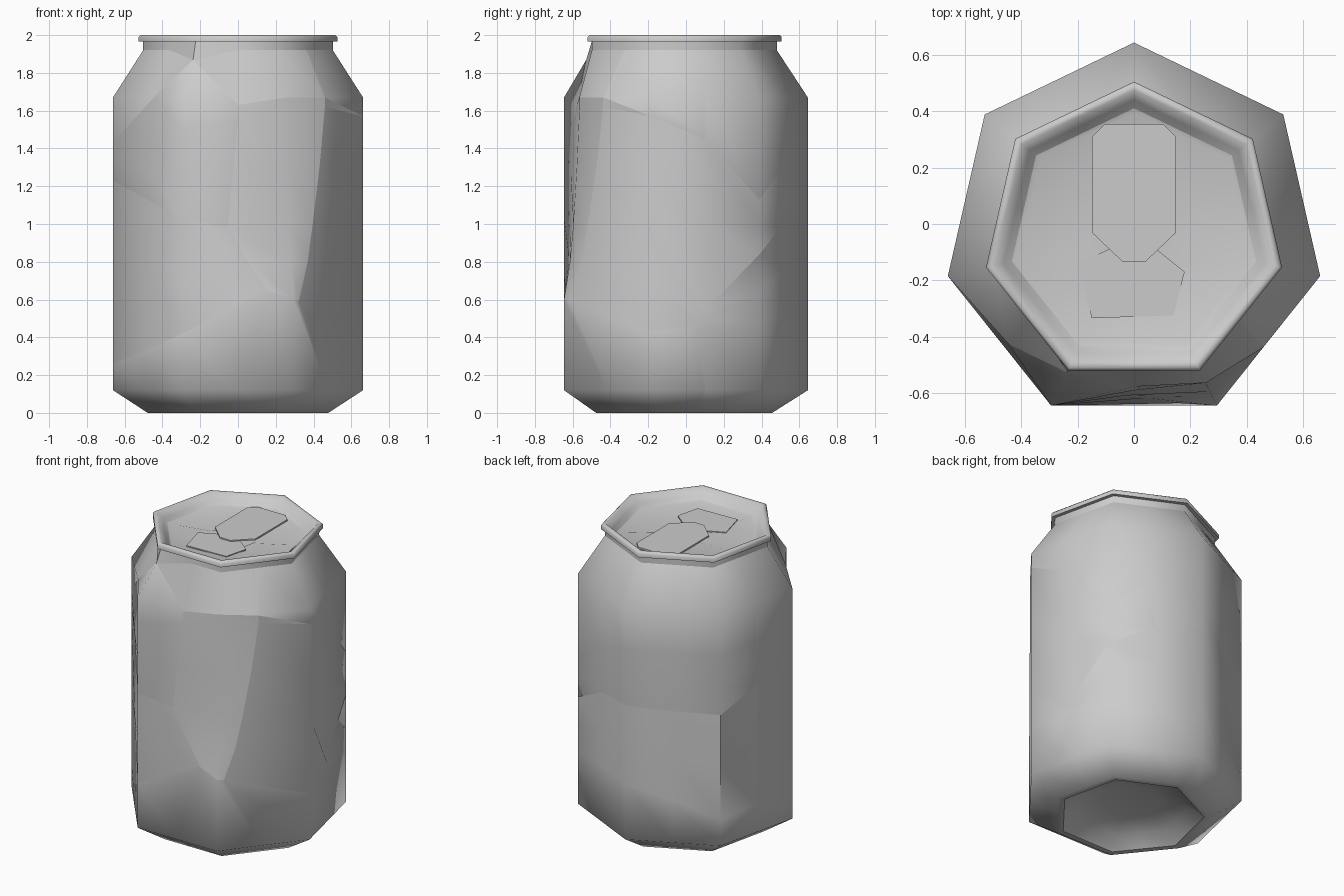
import bpy, bmesh, math

cube = bpy.data.objects.get("Cube")
if cube:
    bpy.data.objects.remove(cube, do_unlink=True)

SIDES = 7
COLS = SIDES * 2          # corners are even columns, mid-faces odd
CENTRE_Y = -0.034

metal = bpy.data.materials.new("grey_metal")
metal.use_nodes = True
metal.diffuse_color = (0.6, 0.6, 0.6, 1)
metal.node_tree.nodes["Principled BSDF"].inputs["Base Color"].default_value = (0.6, 0.6, 0.6, 1)


def corner(i, r):
    a = i * 2 * math.pi / SIDES
    return r * math.sin(a), CENTRE_Y + r * math.cos(a)


def point(k, r, z):
    """Point on the seven-sided outline; column 0 is the back corner, going to +x."""
    i, t = int(k // 2), (k % 2) / 2
    (ax, ay), (bx, by) = corner(i, r), corner(i + 1, r)
    return (ax + (bx - ax) * t, ay + (by - ay) * t, z)


def finish(bm, name, smooth=True):
    bmesh.ops.recalc_face_normals(bm, faces=bm.faces)
    for f in bm.faces:
        f.smooth = smooth
    mesh = bpy.data.meshes.new(name)
    bm.to_mesh(mesh)
    bm.free()
    mesh.materials.append(metal)
    obj = bpy.data.objects.new(name, mesh)
    bpy.context.collection.objects.link(obj)
    return obj


def loft(bm, rings):
    for low, high in zip(rings, rings[1:]):
        for k in range(COLS):
            n = (k + 1) % COLS
            bm.faces.new((low[k], low[n], high[n], high[k]))


def lathe(bm, profile):
    rings = [[bm.verts.new(point(k, r, z)) for k in range(COLS)] for r, z in profile]
    loft(bm, rings)
    return rings


def sharpen(bm, a, b):
    edge = bm.edges.get((a, b))
    if edge:
        edge.smooth = False


# Crumpled body: heights of the three creases at each column
R = 0.679
low_crease = [.5, .5, .46, .46, .43, .59, .6, .65, .42, .34, .26, .3, .3, .4]
mid_crease = [1.02, .99, .84, .54, .95, 1.0, 1.0, .98, 1.03, 1.12, 1.23, 1.1, 1.0, 1.0]
top_crease = [1.4, 1.3, 1.13, 1.45, 1.57, 1.62, 1.6, 1.55, 1.5, 1.45, 1.43, 1.4, 1.4, 1.4]


def crease(bm, heights, dents, slide):
    """Ring with its own height, inward dent and sideways slide for each column."""
    return [bm.verts.new(point(slide.get(k, k), R - dents.get(k, 0), z))
            for k, z in enumerate(heights)]


def midway(a, b):
    return [(p + q) / 2 for p, q in zip(a, b)]


bm = bmesh.new()
# Domed underside, foot and lower bevel
base = lathe(bm, [(0.2, 0.1), (0.36, 0.065), (0.45, 0.0), (0.49, 0), (R, 0.12)])
low = crease(bm, low_crease, {3: .012, 7: .01, 9: .015, 11: .01}, {3: 3.2, 5: 5.85, 7: 6.45})
belly = crease(bm, midway(low_crease, mid_crease), {6: .035, 7: .03}, {5: 5.6, 7: 6.85})
mid = crease(bm, mid_crease, {1: .012, 3: .012, 6: .055, 7: .04, 9: .02, 11: .012, 13: .012},
             {5: 5.45, 7: 7.2})
chest = crease(bm, midway(mid_crease, top_crease), {6: .075, 7: .04}, {5: 5.25, 7: 7.1})
top = crease(bm, top_crease, {3: .015, 6: .09, 7: .06, 9: .03, 11: .01}, {5: 5.1})
shoulder = crease(bm, [1.67] * 7 + [1.63] + [1.67] * 6, {6: .09, 7: .075, 9: .02}, {5: 5.1, 9: 8.9})
neck = [bm.verts.new(point(k, *((0.548, 1.87) if k == 8 else (0.515, 1.92)))) for k in range(COLS)]
collar = [bm.verts.new(point(k, 0.515, 1.97)) for k in range(COLS)]
body = base[-2:] + [low, belly, mid, chest, top, shoulder, neck, collar]
loft(bm, body[1:])
bm.faces.new(list(reversed(base[0])))

# Creases that run around the body, then those that run up it
for ring, start, stop in [(low, 3, 11), (mid, 7, 14), (mid, 0, 3), (top, 1, 5),
                          (shoulder, 5, 7), (neck, 0, COLS), (base[2], 0, COLS)]:
    for k in range(start, stop):
        sharpen(bm, ring[k % COLS], ring[(k + 1) % COLS])
for k, start, stop in [(1, 4, 9), (3, 0, 2), (3, 6, 9), (5, 2, 9), (7, 2, 8),
                       (8, 8, 9), (11, 4, 9), (11, 0, 2), (12, 2, 4), (13, 4, 9)]:
    for i in range(start, stop):
        sharpen(bm, body[i][k], body[i + 1][k])
# Slanting creases: two from the pinch at the neck, one at each lower side
for a, b in [(shoulder[7], neck[8]), (shoulder[9], neck[8]), (top[10], shoulder[9]),
             (top[4], shoulder[5])]:
    bmesh.ops.connect_vert_pair(bm, verts=[a, b])
    sharpen(bm, a, b)
finish(bm, "can_body")

# Rolled rim
bm = bmesh.new()
lathe(bm, [(0.51, 1.965), (0.54, 1.965), (0.54, 1.99), (0.53, 2.0), (0.51, 2.0),
           (0.475, 1.965), (0.445, 1.94)])
rim = finish(bm, "rim")

# Recessed lid, creased from the rim towards the tab
bm = bmesh.new()
lid = lathe(bm, [(0.45, 1.942), (0.43, 1.935), (0.16, 1.935)])
bm.faces.new(lid[-1])
for k in (3, 5, 8, 11):
    lid[2][k].co.z -= 0.02
    sharpen(bm, lid[1][k], lid[2][k])
finish(bm, "lid")


def plate(name, outline, z, thickness):
    bm = bmesh.new()
    face = bm.faces.new([bm.verts.new((x, y, z)) for x, y in outline])
    extra = bmesh.ops.extrude_face_region(bm, geom=[face])["geom"]
    bmesh.ops.translate(bm, vec=(0, 0, thickness),
                        verts=[v for v in extra if isinstance(v, bmesh.types.BMVert)])
    finish(bm, name, smooth=False)


# Pull tab and pouring opening panel
half_tab = [(0.04, -0.135), (0.15, -0.03), (0.15, 0.31), (0.105, 0.355)]
plate("pull_tab", half_tab + [(-x, y) for x, y in reversed(half_tab)], 1.938, 0.01)
plate("opening_panel", [(-0.2, -0.14), (-0.15, -0.335), (0.14, -0.325), (0.18, -0.17),
                        (0.08, -0.09), (-0.09, -0.09)], 1.932, 0.008)

bpy.ops.object.select_all(action='DESELECT')
rim.select_set(True)
bpy.context.view_layer.objects.active = rim
bpy.ops.object.shade_smooth_by_angle(angle=math.radians(60))
